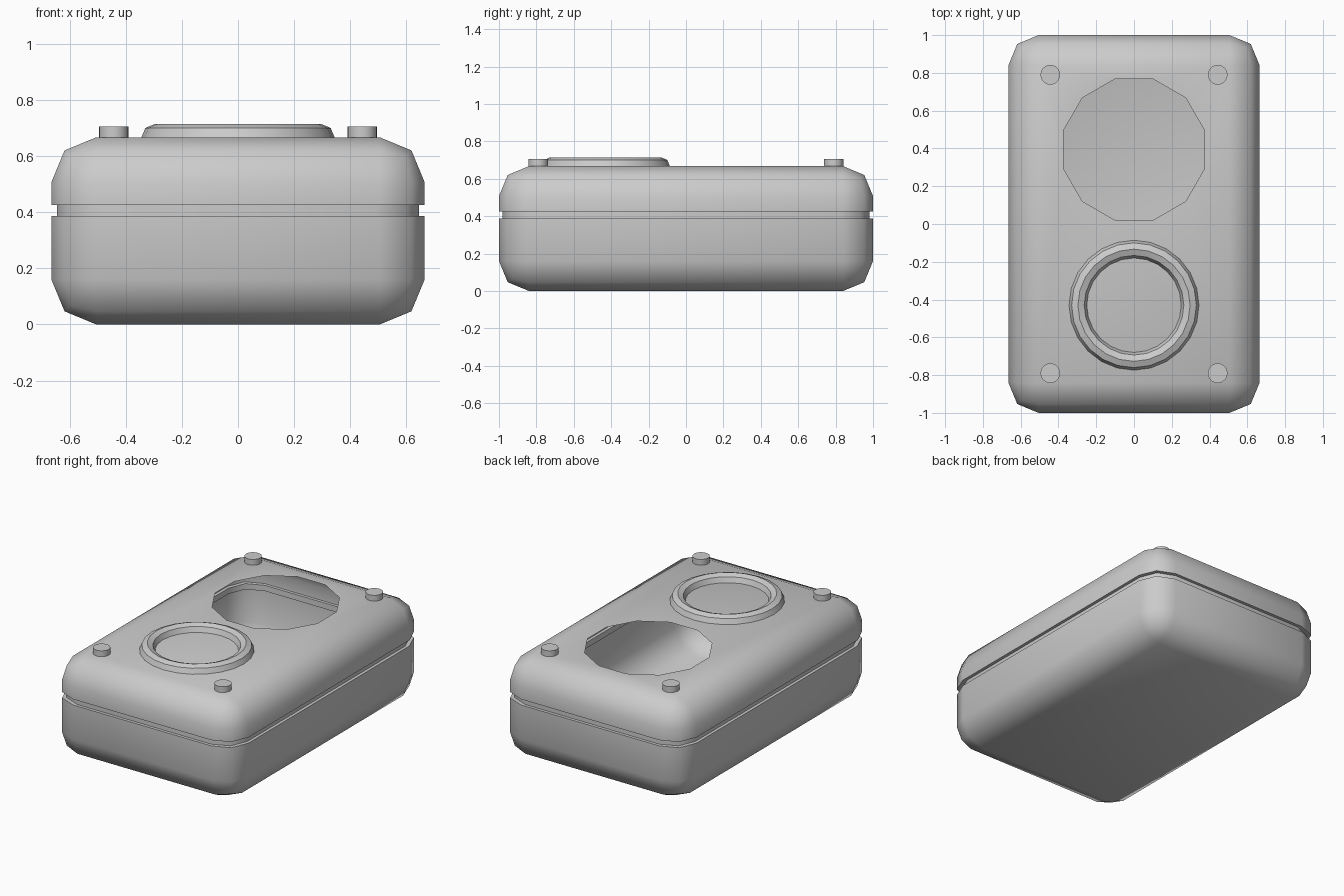
import bpy, bmesh, math
from mathutils import Vector

if "Cube" in bpy.data.objects:
    bpy.data.objects.remove(bpy.data.objects["Cube"], do_unlink=True)

HX, HY, TOP = 0.665, 1.0, 0.667
GROOVE = (0.387, 0.425)

grey = bpy.data.materials.new("grey_plastic")
grey.use_nodes = True
grey.diffuse_color = (0.6, 0.6, 0.6, 1)
grey.node_tree.nodes["Principled BSDF"].inputs["Base Color"].default_value = (0.6, 0.6, 0.6, 1)


def finish(obj, name, angle):
    obj.name = name
    obj.data.materials.append(grey)
    bpy.ops.object.select_all(action='DESELECT')
    obj.select_set(True)
    bpy.context.view_layer.objects.active = obj
    bpy.ops.object.shade_smooth_by_angle(angle=math.radians(angle))


# Case: rounded box
bm = bmesh.new()
bmesh.ops.create_cube(bm, size=1)
for v in bm.verts:
    v.co = Vector((v.co.x * 2 * HX, v.co.y * 2 * HY, (v.co.z + 0.5) * TOP))
bmesh.ops.bevel(bm, geom=bm.edges[:], offset=0.16, segments=2, profile=0.5,
                affect='EDGES', clamp_overlap=True)

# Groove around the sides
for z in GROOVE:
    bmesh.ops.bisect_plane(bm, geom=bm.verts[:] + bm.edges[:] + bm.faces[:],
                           plane_co=(0, 0, z), plane_no=(0, 0, 1))
band = [f for f in bm.faces if GROOVE[0] < f.calc_center_median().z < GROOVE[1]]
new = bmesh.ops.extrude_face_region(bm, geom=band)["geom"]
for v in new:
    if isinstance(v, bmesh.types.BMVert):
        v.co.x *= 1 - 0.02 / HX
        v.co.y *= 1 - 0.02 / HY
old = [f for f in band if f.is_valid]
if old:
    bmesh.ops.delete(bm, geom=old, context='FACES')
bmesh.ops.recalc_face_normals(bm, faces=bm.faces[:])

# Twelve-sided opening in the lid
lid = max(bm.faces, key=lambda f: f.calc_center_median().z)
rim = list(lid.edges)
bmesh.ops.delete(bm, geom=[lid], context='FACES_ONLY')
ring = []
for i in range(12):
    a = math.tau * (i + 0.5) / 12
    ring.append(bm.verts.new((0.387 * math.cos(a), 0.394 + 0.387 * math.sin(a), TOP)))
hole = [bm.edges.new((ring[i - 1], ring[i])) for i in range(12)]
bmesh.ops.triangle_fill(bm, use_beauty=True, edges=rim + hole, normal=(0, 0, 1))
for f in bm.faces:
    if f.calc_center_median().z > TOP - 0.001 and f.normal.z < 0:
        f.normal_flip()
mesh = bpy.data.meshes.new("case")
bm.to_mesh(mesh)
bm.free()
case = bpy.data.objects.new("case", mesh)
bpy.context.collection.objects.link(case)
finish(case, "case", 50)

# Raised ring on the lid
bpy.ops.mesh.primitive_torus_add(location=(0, -0.43, TOP), major_segments=24,
                                 minor_segments=8, major_radius=0.297, minor_radius=0.047)
finish(bpy.context.object, "lid_ring", 30)

# Four corner studs
for side, x in (("left", 0.443), ("right", -0.443)):
    for end, y in (("front", -0.79), ("back", 0.79)):
        bpy.ops.mesh.primitive_cylinder_add(vertices=24, radius=0.052, depth=0.076,
                                            location=(x, y, TOP))
        finish(bpy.context.object, f"{end}_{side}_stud", 30)
